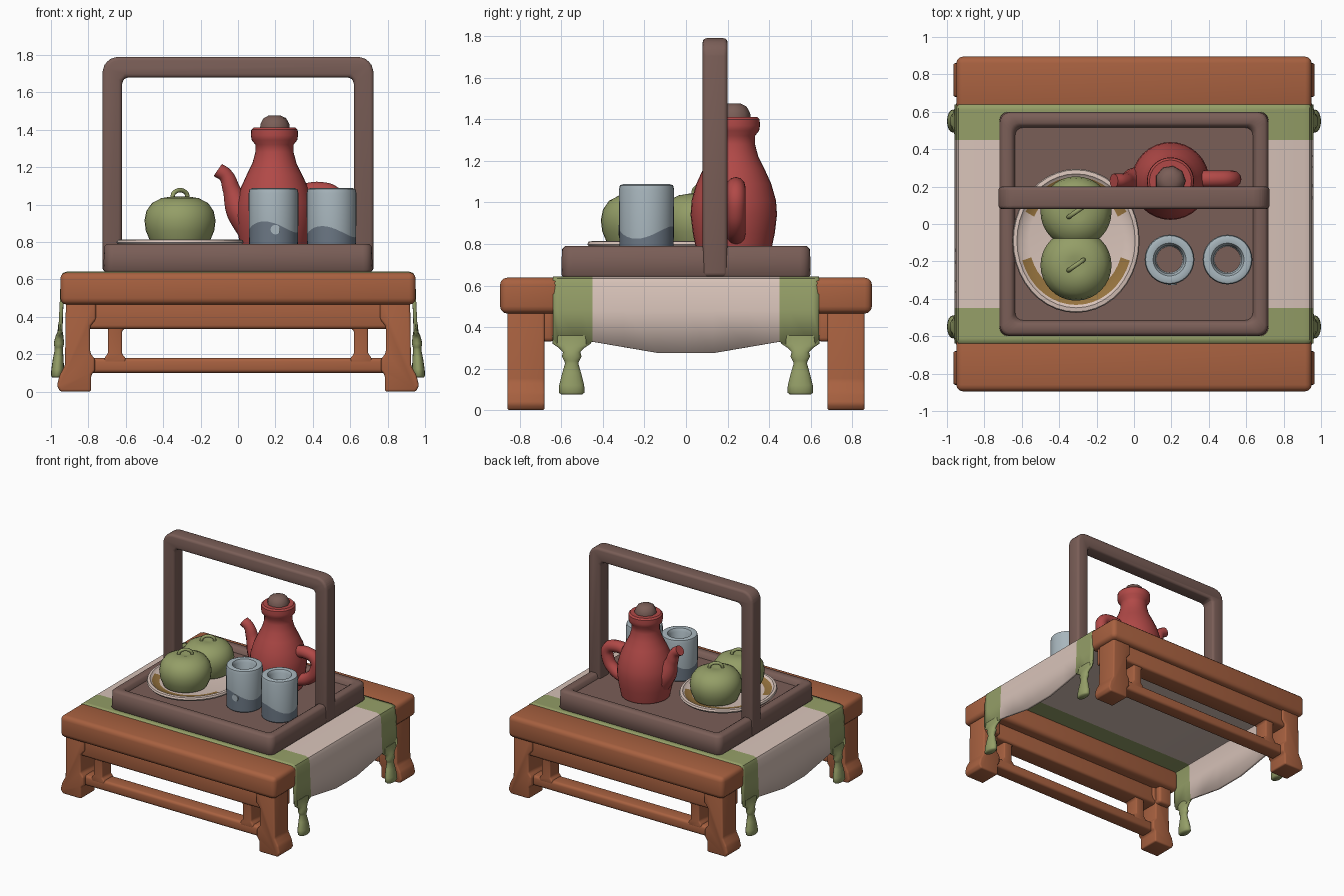
import bpy, bmesh, math

if "Cube" in bpy.data.objects:
    bpy.data.objects.remove(bpy.data.objects["Cube"])


def material(name, rgb):
    m = bpy.data.materials.new(name)
    m.diffuse_color = (*[((c / 255 + 0.055) / 1.055) ** 2.4 for c in rgb], 1)
    m.use_nodes = True
    m.node_tree.nodes["Principled BSDF"].inputs["Base Color"].default_value = m.diffuse_color
    return m


WOOD = material("orange wood", (168, 97, 64))
BROWN = material("dark brown wood", (122, 94, 87))
RED = material("red glaze", (177, 73, 71))
GREEN = material("sage green", (148, 158, 103))
PINK = material("pale pink cloth", (216, 195, 185))
BLUE = material("pale blue ceramic", (168, 182, 189))
SLATE = material("slate blue glaze", (108, 120, 133))
TAN = material("tan glaze", (150, 115, 62))


def select(ob):
    bpy.ops.object.select_all(action='DESELECT')
    ob.select_set(True)
    bpy.context.view_layer.objects.active = ob


def finish(name, bm, mats, angle=40):
    bmesh.ops.recalc_face_normals(bm, faces=bm.faces[:])
    me = bpy.data.meshes.new(name)
    bm.to_mesh(me)
    bm.free()
    ob = bpy.data.objects.new(name, me)
    bpy.context.collection.objects.link(ob)
    for m in mats:
        me.materials.append(m)
    select(ob)
    bpy.ops.object.shade_smooth_by_angle(angle=math.radians(angle))
    return ob


def prism(name, pts, y0, y1, mat, bevel=0.02):
    """Extrude an x-z outline along y and round its edges."""
    bm = bmesh.new()
    a = [bm.verts.new((x, y0, z)) for x, z in pts]
    b = [bm.verts.new((x, y1, z)) for x, z in pts]
    n = len(pts)
    bm.faces.new(a)
    bm.faces.new(b[::-1])
    for i in range(n):
        bm.faces.new((a[i], b[i], b[(i + 1) % n], a[(i + 1) % n]))
    bmesh.ops.recalc_face_normals(bm, faces=bm.faces[:])
    sharp = [e for e in bm.edges if e.calc_face_angle(0) > math.radians(15)]
    bmesh.ops.bevel(bm, geom=sharp, offset=bevel, segments=3, profile=0.5, affect='EDGES')
    return finish(name, bm, [mat])


def box(name, x0, x1, y0, y1, z0, z1, mat, bevel=0.02):
    return prism(name, [(x0, z0), (x1, z0), (x1, z1), (x0, z1)], y0, y1, mat, bevel)


def loft(name, rings, mats, rule=None, angle=40):
    """Skin closed rings; rule(strip, side) picks the material, strip -1 is the last cap."""
    bm = bmesh.new()
    vs = [[bm.verts.new(p) for p in r] for r in rings]
    n = len(rings[0])
    bm.faces.new(vs[0][::-1])
    cap = bm.faces.new(vs[-1])
    if rule:
        cap.material_index = rule(-1, 0)
    for k in range(len(vs) - 1):
        for i in range(n):
            j = (i + 1) % n
            f = bm.faces.new((vs[k][i], vs[k][j], vs[k + 1][j], vs[k + 1][i]))
            if rule:
                f.material_index = rule(k, i)
    return finish(name, bm, mats, angle)


def circle(cx, cy, z, rx, ry=None, n=32, wave=0):
    ry = ry or rx
    return [(cx + rx * math.cos(t), cy + ry * math.sin(t), z + wave * math.sin(2 * t - 0.8))
            for t in (2 * math.pi * i / n for i in range(n))]


def lathe(name, cx, cy, profile, mats, n=32):
    return loft(name, [circle(cx, cy, z, r, r, n) for r, z in profile], mats)


def tube(name, pts, radius, mat):
    """Smooth tube through points (x, y, z, thickness)."""
    cu = bpy.data.curves.new(name, 'CURVE')
    cu.dimensions = '3D'
    cu.bevel_depth, cu.bevel_resolution, cu.use_fill_caps = radius, 4, True
    s = cu.splines.new('BEZIER')
    s.bezier_points.add(len(pts) - 1)
    for p, q in zip(s.bezier_points, pts):
        p.co, p.radius = q[:3], q[3]
        p.handle_left_type = p.handle_right_type = 'AUTO'
    s.resolution_u = 6
    ob = bpy.data.objects.new(name, cu)
    bpy.context.collection.objects.link(ob)
    select(ob)
    bpy.ops.object.convert(target='MESH')
    ob = bpy.context.object
    ob.data.materials.clear()
    ob.data.materials.append(mat)
    bpy.ops.object.shade_smooth_by_angle(angle=math.radians(50))


def rounded_rect(hx, hy, r, z):
    pts = []
    for k, (sx, sy) in enumerate([(1, 1), (-1, 1), (-1, -1), (1, -1)]):
        for i in range(5):
            t = math.pi / 2 * (k + i / 4)
            pts.append((sx * (hx - r) + r * math.cos(t), sy * (hy - r) + r * math.sin(t), z))
    return pts


# Table: two open side frames, front and back
LEG = [(0.785, 0), (0.95, 0), (0.968, 0.03), (0.955, 0.085), (0.925, 0.14), (0.92, 0.49),
       (0.76, 0.49), (0.76, 0.385), (0.79, 0.35), (0.79, 0.205), (0.765, 0.175), (0.765, 0.11), (0.785, 0.09)]
STRUT = [(0.6, 0.15), (0.715, 0.15), (0.715, 0.18), (0.695, 0.205), (0.695, 0.34), (0.72, 0.38),
         (0.59, 0.38), (0.595, 0.345), (0.62, 0.325), (0.62, 0.2), (0.6, 0.18)]
for s, side in ((-1, "front"), (1, "back")):
    def ys(a, b):
        return sorted((s * a, s * b))
    box(side + "_top_beam", -0.95, 0.95, *ys(0.6, 0.895), 0.465, 0.638, WOOD, 0.035)
    box(side + "_apron", -0.9, 0.9, *ys(0.69, 0.845), 0.335, 0.49, WOOD)
    box(side + "_lower_rail", -0.88, 0.88, *ys(0.71, 0.83), 0.1, 0.18, WOOD)
    for m, lr in ((-1, "left"), (1, "right")):
        prism(f"{side}_{lr}_leg", [(m * x, z) for x, z in LEG], *ys(0.68, 0.86), WOOD, 0.012)
        prism(f"{side}_{lr}_strut", [(m * x, z) for x, z in STRUT], *ys(0.71, 0.83), WOOD, 0.01)
        box(f"{side}_{lr}_bracket", *sorted((m * 0.79, m * 0.91)), *ys(0.635, 0.72), 0.33, 0.49, WOOD)

# Cloth runner with green side bands, hanging over both ends
bm = bmesh.new()
rows = []
ylist = [-0.64, -0.61, -0.5, -0.45, -0.3, -0.13, 0, 0.13, 0.3, 0.45, 0.5, 0.61, 0.64]
for y in ylist:
    a = abs(y)
    low = 0.275 if a <= 0.13 else 0.275 + 0.055 * (a - 0.13) / 0.32
    if a > 0.46:
        low = 0.305 if a < 0.62 else 0.34
    half = [(0, 0.643), (0.5, 0.643), (0.91, 0.643), (0.937, 0.634), (0.948, 0.61),
            (0.953, 0.48), (0.96, low)]
    path = [(-x, z) for x, z in half[:0:-1]] + half
    rows.append([bm.verts.new((x, y, z)) for x, z in path])
for k in range(len(rows) - 1):
    for i in range(len(rows[0]) - 1):
        f = bm.faces.new((rows[k][i], rows[k + 1][i], rows[k + 1][i + 1], rows[k][i + 1]))
        f.material_index = 1 if abs(ylist[k] + ylist[k + 1]) / 2 > 0.45 else 0
cloth = finish("cloth_runner", bm, [PINK, GREEN])
if cloth.data.polygons[len(cloth.data.polygons) // 2].normal.z < 0:
    cloth.data.flip_normals()
sol = cloth.modifiers.new("thickness", 'SOLIDIFY')
sol.thickness, sol.offset = 0.02, -1

# Tassels gathered below the cloth corners: (shift, x radius, y radius, z)
TASSEL = [(0.968, 0.026, 0.05, 0.075), (0.967, 0.033, 0.062, 0.085), (0.964, 0.034, 0.06, 0.12),
          (0.961, 0.028, 0.045, 0.18), (0.958, 0.022, 0.032, 0.225), (0.958, 0.023, 0.036, 0.237),
          (0.957, 0.028, 0.047, 0.258), (0.956, 0.024, 0.042, 0.28), (0.954, 0.02, 0.062, 0.3),
          (0.951, 0.014, 0.092, 0.32), (0.95, 0.011, 0.094, 0.36)]
for sx, lr in ((-1, "left"), (1, "right")):
    for sy, fb in ((-1, "front"), (1, "back")):
        loft(f"{fb}_{lr}_tassel", [circle(sx * x, sy * 0.55, z, rx, ry, 16) for x, rx, ry, z in TASSEL],
             [GREEN], angle=60)

# Tray with raised rim and tall carrying handle
loft("tray", [rounded_rect(*r) for r in (
    (0.71, 0.59, 0.04, 0.64), (0.72, 0.6, 0.05, 0.652), (0.715, 0.597, 0.05, 0.775),
    (0.70, 0.58, 0.04, 0.79), (0.66, 0.54, 0.04, 0.79), (0.645, 0.525, 0.04, 0.78),
    (0.635, 0.515, 0.04, 0.75))], [BROWN], angle=50)
arc = [(0.64 + 0.085 * math.cos(t), 1.705 + 0.085 * math.sin(t))
       for t in (math.pi / 2 * i / 5 for i in range(6))]
right = [(0.62, 0.642), (0.725, 0.642)] + arc
inner = [(0.6, 1.68), (0.62, 1.66)]
outline = right + [(-x, z) for x, z in right[::-1]] + [(-x, z) for x, z in inner[::-1]] + inner
prism("tray_handle", outline, 0.08, 0.2, BROWN, 0.02)

# Teapot
TX, TY = 0.195, 0.23
lathe("teapot_body", TX, TY, [
    (0.16, 0.75), (0.178, 0.76), (0.197, 0.85), (0.208, 0.94), (0.203, 1.01), (0.18, 1.09),
    (0.148, 1.16), (0.118, 1.22), (0.102, 1.28), (0.102, 1.32), (0.122, 1.345), (0.126, 1.37),
    (0.124, 1.4), (0.112, 1.412), (0.08, 1.412)], [RED])
lathe("teapot_lid", TX, TY, [(0.082, 1.405), (0.08, 1.43), (0.062, 1.462), (0.035, 1.475), (0.01, 1.477)],
      [BROWN], n=9)
tube("teapot_spout", [(0.09, TY, 0.87, 1.8), (0.01, TY, 0.97, 1.45), (-0.035, TY, 1.08, 0.9),
                      (-0.065, TY, 1.155, 0.75), (-0.108, TY, 1.185, 0.75)], 0.052, RED)
tube("teapot_handle", [(0.33, TY + 0.01, 1.06, 1), (0.44, TY + 0.01, 1.075, 1), (0.515, TY + 0.01, 1.045, 1),
                       (0.52, TY + 0.01, 0.96, 1), (0.46, TY + 0.01, 0.88, 1), (0.36, TY + 0.01, 0.84, 1)],
     0.046, RED)

# Cups: dark wavy glaze below, brown bottom inside
for cx, name, edge in ((0.19, "left", 0.88), (0.5, "right", 0.855)):
    prof = [(0.118, 0.75, 0), (0.13, 0.76, 0), (0.132, edge, 0.03), (0.133, 1.06, 0),
            (0.128, 1.082, 0), (0.112, 1.088, 0), (0.088, 1.083, 0), (0.076, 1.06, 0), (0.07, 0.82, 0)]
    loft(name + "_cup", [circle(cx, -0.19, z, r, None, 32, w) for r, z, w in prof],
         [BLUE, SLATE, BROWN], lambda k, i: 2 if k == -1 else (1 if k < 2 else 0))
dot = [[(0.2 + 0.026 * math.cos(t), y, 0.866 + 0.026 * math.sin(t))
        for t in (math.pi / 8 * i for i in range(16))] for y in (-0.317, -0.325)]
loft("cup_spot", dot, [BLUE])

# Oval plate with tan glaze along most of its inner edge
PX, PY = -0.31, -0.09


def glaze(k, i):
    h = math.sin(2 * math.pi * (i + 0.5) / 40)
    return int(k == 5 and (h < -0.25 or h > 0.5))


loft("plate", [circle(PX, PY, z, 0.34 * k, 0.385 * k, 40) for k, z in (
    (0.65, 0.75), (0.96, 0.78), (1.0, 0.797), (0.985, 0.811), (0.93, 0.814), (0.89, 0.8), (0.74, 0.79))],
    [PINK, TAN], glaze)

# Two round green fruits with looped stems
for cy, name in ((-0.22, "front"), (0.065, "back")):
    prof = [(0.12, 0.785), (0.16, 0.805), (0.183, 0.86), (0.19, 0.915), (0.18, 0.965), (0.15, 1.008),
            (0.1, 1.034), (0.05, 1.042), (0.015, 1.034)]
    lathe(name + "_fruit", PX, cy, prof, [GREEN])
    tube(name + "_fruit_stem", [(PX - 0.042, cy - 0.03, 1.025, 1), (PX - 0.03, cy - 0.021, 1.065, 1),
                                (PX + 0.03, cy + 0.021, 1.065, 1), (PX + 0.042, cy + 0.03, 1.025, 1)],
         0.012, GREEN)
